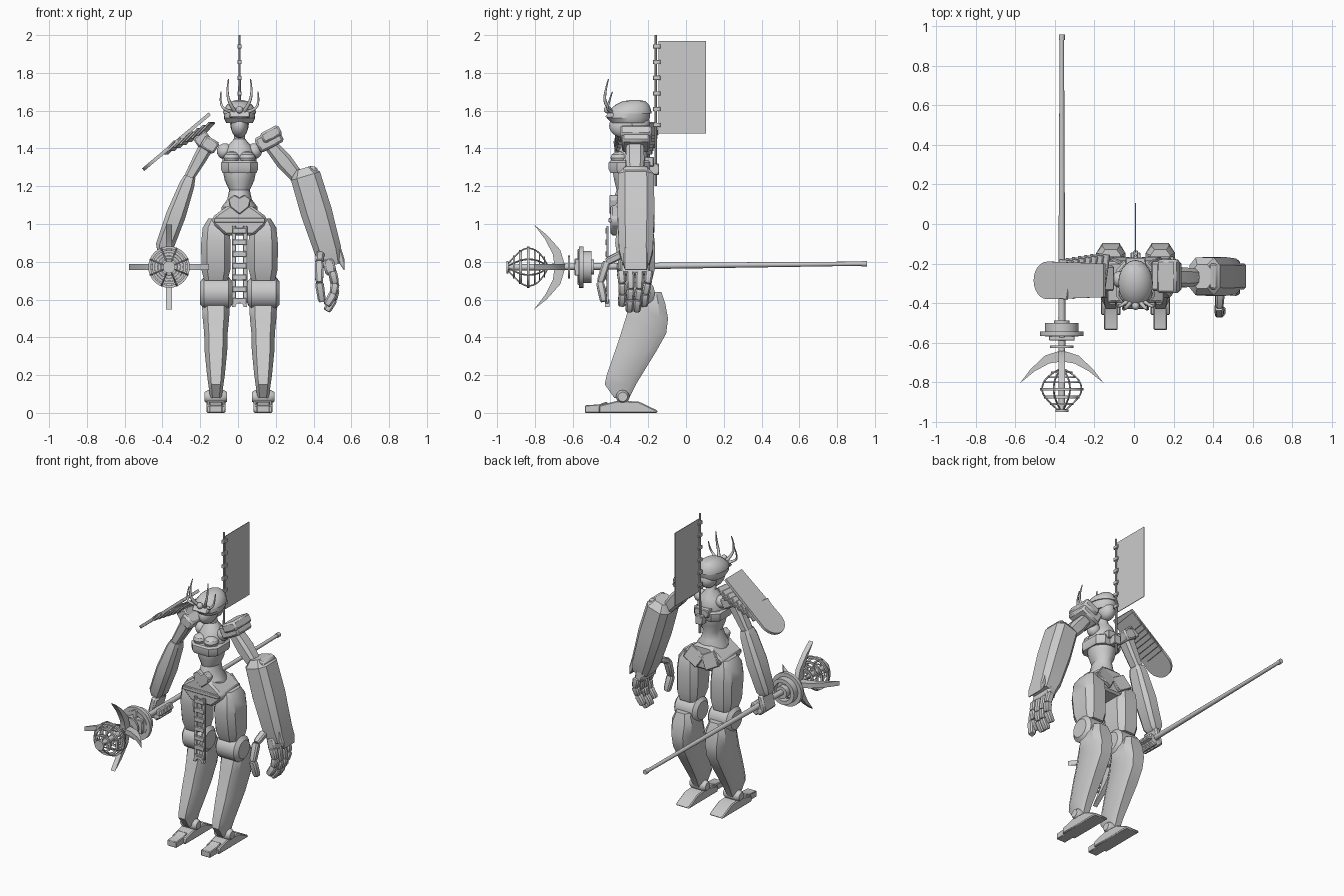
import bpy, bmesh, math
from mathutils import Vector, Matrix, Euler

if "Cube" in bpy.data.objects:
    bpy.data.objects.remove(bpy.data.objects["Cube"])

CX = 0.008  # body centre line
R = math.radians


def add(name, bm, bevel=0.0):
    bmesh.ops.recalc_face_normals(bm, faces=bm.faces)
    me = bpy.data.meshes.new(name)
    bm.to_mesh(me)
    bm.free()
    ob = bpy.data.objects.new(name, me)
    bpy.context.collection.objects.link(ob)
    if bevel:
        m = ob.modifiers.new("bevel", 'BEVEL')
        m.width, m.segments = bevel, 1
    return ob


def box(name, c, size, rot=(0, 0, 0), bevel=0.004):
    bm = bmesh.new()
    mat = Matrix.LocRotScale(Vector(c), Euler([R(a) for a in rot]), Vector(size))
    bmesh.ops.create_cube(bm, size=1, matrix=mat)
    return add(name, bm, bevel)


def ball(name, c, r, seg=20):
    bm = bmesh.new()
    r = r if isinstance(r, tuple) else (r, r, r)
    bmesh.ops.create_uvsphere(bm, u_segments=seg, v_segments=seg // 2, radius=1,
                              matrix=Matrix.LocRotScale(Vector(c), None, Vector(r)))
    return add(name, bm)


def loft(name, secs, n=0, mat=Matrix()):
    """Rings (z, cx, cy, rx, ry); n=0 gives a chamfered octagon."""
    k = 0.6
    if n:
        unit = [(math.cos(2 * math.pi * i / n), math.sin(2 * math.pi * i / n)) for i in range(n)]
    else:
        unit = [(1, -k), (1, k), (k, 1), (-k, 1), (-1, k), (-1, -k), (-k, -1), (k, -1)]
    bm = bmesh.new()
    rings = [[bm.verts.new(mat @ Vector((cx + u * rx, cy + v * ry, z))) for u, v in unit]
             for z, cx, cy, rx, ry in secs]
    m = len(unit)
    for a, b in zip(rings, rings[1:]):
        for i in range(m):
            bm.faces.new((a[i], a[(i + 1) % m], b[(i + 1) % m], b[i]))
    bm.faces.new(rings[0])
    bm.faces.new(rings[-1])
    return add(name, bm)


def limb(name, p0, p1, secs, n=0):
    """Loft along p0-p1 from sections (t, half width, half depth)."""
    p0, p1 = Vector(p0), Vector(p1)
    d = p1 - p0
    z = d.normalized()
    hint = Vector((0, 0, 1)) if abs(z.y) > 0.9 else Vector((0, 1, 0))
    x = hint.cross(z).normalized()
    mat = Matrix.Translation(p0) @ Matrix((x, z.cross(x), z)).transposed().to_4x4()
    return loft(name, [(t * d.length, 0, 0, a, b) for t, a, b in secs], n, mat)


def extrude(name, pts, axis, lo, hi, bevel=0.0):
    """Outline pts pushed along an axis: 'x' takes (y,z), 'y' takes (x,z)."""
    bm = bmesh.new()
    mk = (lambda p, d: (d, p[0], p[1])) if axis == 'x' else (lambda p, d: (p[0], d, p[1]))
    f = bm.faces.new([bm.verts.new(mk(p, lo)) for p in pts])
    g = bmesh.ops.extrude_face_region(bm, geom=[f])
    vec = mk((0, 0), hi - lo)
    bmesh.ops.translate(bm, vec=vec, verts=[v for v in g['geom'] if isinstance(v, bmesh.types.BMVert)])
    return add(name, bm, bevel)


def ring(name, c, r_in, r_out, w, n=32):
    """Flat band around the y axis."""
    bm = bmesh.new()
    q = [(r_in, -w), (r_out, -w), (r_out, w), (r_in, w)]
    vs = [[bm.verts.new((c[0] + r * math.cos(a), c[1] + y, c[2] + r * math.sin(a))) for r, y in q]
          for a in (2 * math.pi * i / n for i in range(n))]
    for i in range(n):
        for j in range(4):
            a, b = vs[i], vs[(i + 1) % n]
            bm.faces.new((a[j], a[(j + 1) % 4], b[(j + 1) % 4], b[j]))
    return add(name, bm)


def tube(name, pts, r0, r1):
    cu = bpy.data.curves.new(name, 'CURVE')
    cu.dimensions, cu.bevel_depth, cu.bevel_resolution, cu.use_fill_caps = '3D', 1, 2, True
    sp = cu.splines.new('NURBS')
    sp.points.add(len(pts) - 1)
    sp.use_endpoint_u, sp.order_u, sp.resolution_u = True, 3, 5
    for i, p in enumerate(pts):
        sp.points[i].co = (*p, 1)
        sp.points[i].radius = r0 + (r1 - r0) * i / (len(pts) - 1)
    bpy.context.collection.objects.link(bpy.data.objects.new(name, cu))


# legs
for s, side in ((-1, "right"), (1, "left")):
    x = CX + s * 0.125
    loft(side + "_thigh", [(1.03, x - s * .01, -.27, .05, .07), (.98, x, -.27, .07, .095),
                           (.90, x, -.27, .078, .105), (.76, x, -.26, .077, .095),
                           (.70, x, -.255, .062, .075)])
    limb(side + "_knee", (x - .083, -.25, .635), (x + .088, -.25, .635),
         [(0, .06, .06), (.12, .085, .085), (.88, .085, .085), (1, .06, .06)], 16)
    loft(side + "_shin", [(z, x, (a + b) / 2, w, (b - a) / 2) for z, a, b, w in (
        (.64, -.27, -.13, .05), (.58, -.295, -.11, .074), (.50, -.32, -.095, .07), (.42, -.345, -.105, .062),
        (.33, -.375, -.155, .06), (.20, -.42, -.235, .047), (.15, -.43, -.265, .04), (.08, -.38, -.30, .03))])
    limb(side + "_ankle", (x - .06, -.335, .085), (x + .06, -.335, .085),
         [(0, .025, .025), (.15, .036, .036), (.85, .036, .036), (1, .025, .025)], 14)
    extrude(side + "_foot", [(-.46, 0), (-.46, .04), (-.36, .065), (-.25, .06), (-.15, .012), (-.15, 0)],
            'x', x - .05, x + .05, .008)
    extrude(side + "_toe", [(-.535, 0), (-.535, .04), (-.46, .045), (-.42, .06), (-.40, .03), (-.42, 0)],
            'x', x - .034, x + .034, .004)

# pelvis and hip belt
half = [(.055, 1.10), (.10, 1.07), (.145, 1.035), (.14, 1.0), (.075, .94), (.05, .94)]
outline = [(CX + a, b) for a, b in half] + [(CX - a, b) for a, b in reversed(half)]
extrude("pelvis", outline, 'y', -.40, -.19, .012)
box("hip_belt", (CX, -.295, 1.02), (.27, .23, .025))
for s in (-1, 1):
    box("back_hip_plate", (CX + s * .06, -.185, 1.02), (.11, .02, .10), (12, s * -30, 0))

# front hanging ladder strip
for s in (-1, 1):
    box("strip_rail", (CX + s * .03, -.415, .785), (.022, .012, .41), bevel=.002)
for i in range(7):
    box("strip_rung", (CX, -.418, .965 - i * .062), (.075, .018, .03), bevel=.003)
arch = [(CX + r * math.cos(R(a)), .56 + r * math.sin(R(a)))
        for r, q in ((.04, range(0, 181, 20)), (.022, range(180, -1, -20))) for a in q]
extrude("strip_arch", arch, 'y', -.43, -.405)

# torso
loft("torso", [(1.03, CX, -.29, .10, .09), (1.09, CX, -.30, .095, .10), (1.13, CX, -.30, .065, .085),
               (1.18, CX, -.295, .055, .072), (1.23, CX, -.295, .078, .085), (1.29, CX, -.295, .09, .095),
               (1.36, CX, -.285, .09, .085), (1.41, CX, -.28, .065, .065), (1.45, CX, -.28, .03, .035),
               (1.52, CX, -.29, .024, .03)], 16)
loft("chest_plate", [(1.27, CX, -.30, .09, .10), (1.29, CX, -.30, .098, .11),
                     (1.325, CX, -.30, .098, .11), (1.335, CX, -.30, .085, .10)])
for s in (-1, 1):
    ball("collar", (CX + s * .04, -.35, 1.35), (.045, .05, .035), 12)
shield = [(-.06, 1.13), (-.03, 1.155), (0, 1.14), (.03, 1.155), (.06, 1.13), (.05, 1.09), (0, 1.05), (-.05, 1.09)]
extrude("belly_shield", [(CX + a, b) for a, b in shield], 'y', -.405, -.36, .005)

# head, helmet and horns
ball("face", (CX, -.325, 1.52), (.046, .082, .065))
ball("nape", (CX, -.25, 1.53), (.05, .06, .06), 16)
loft("helmet_brim", [(1.535, CX, -.30, .07, .095), (1.56, CX, -.305, .083, .113), (1.60, CX, -.30, .08, .112)], 20)
loft("helmet_dome", [(1.585, CX, -.30, .088, .118), (1.605, CX, -.295, .085, .11), (1.63, CX, -.285, .068, .09),
                     (1.65, CX, -.275, .042, .06), (1.657, CX, -.27, .015, .02)], 20)
extrude("helmet_visor", [(-.43, 1.565), (-.40, 1.60), (-.36, 1.60), (-.38, 1.56)], 'x', CX - .055, CX + .055, .006)
ball("forehead_gem", (CX, -.415, 1.605), .02, 12)
for s in (-1, 1):
    tube("tall_horn", [(CX + s * a, b, c) for a, b, c in
                       ((.02, -.39, 1.59), (.05, -.43, 1.63), (.068, -.43, 1.70), (.058, -.41, 1.768))], .012, .003)
    tube("side_horn", [(CX + s * a, b, c) for a, b, c in
                       ((.03, -.38, 1.59), (.075, -.42, 1.60), (.105, -.41, 1.64), (.098, -.39, 1.70))], .011, .003)

# back banner
limb("banner_pole", (CX, -.16, 1.2), (CX, -.16, 2.0), [(0, .008, .008), (1, .006, .006)], 10)
box("banner_socket", (CX, -.168, 1.29), (.05, .05, .06))
box("banner_bracket", (CX, -.20, 1.33), (.10, .06, .05))
box("banner_cloth", (CX, -.02, 1.725), (.004, .25, .49), bevel=0)
for i in range(6):
    box("banner_clip", (CX, -.155, 1.525 + i * .083), (.022, .04, .022), bevel=.002)

# left arm: layered pauldron, upper arm, large gauntlet
ball("left_shoulder_ball", (.085, -.28, 1.385), .042)
box("left_pauldron", (.165, -.265, 1.445), (.14, .15, .085), (0, -28, 0), .012)
box("left_pauldron_cap", (.175, -.265, 1.475), (.11, .17, .06), (0, -28, 0), .012)
limb("left_upper_arm", (.17, -.27, 1.42), (.32, -.27, 1.24), [(0, .035, .045), (.5, .045, .05), (1, .035, .04)])
ball("left_elbow", (.315, -.27, 1.255), .04, 16)
limb("left_gauntlet", (.345, -.265, 1.295), (.50, -.265, .78),
     [(0, .045, .06), (.08, .08, .095), (.45, .083, .098), (.85, .072, .09), (1, .055, .07)])
extrude("gauntlet_cuff", [(.38, 1.31), (.42, 1.30), (.43, 1.24), (.565, .81), (.565, .75), (.53, .80)],
        'y', -.33, -.20, .008)
box("left_palm", (.485, -.27, .775), (.06, .16, .09), (0, -12, 0), .012)
joint = [(0, .018, .018), (.15, .023, .021), (.85, .021, .02), (1, .016, .016)]


def finger(name, pts):
    for a, b in zip(pts, pts[1:]):
        limb(name, a, b, joint)


for y in (-.345, -.295, -.245, -.195):
    k = .03 if y in (-.345, -.195) else 0
    finger("left_finger", [(.50, y, .75), (.515, y * .9 - .027, .655 + k), (.505, y * .8 - .06, .60 + k),
                           (.47, y * .8 - .065, .54 + k)])
finger("left_thumb", [(.435, -.34, .84), (.43, -.42, .80), (.43, -.455, .69), (.445, -.435, .59)])

# right arm: slim arm gripping the staff
ball("right_shoulder_ball", (-.07, -.28, 1.385), .042)
box("right_shoulder_block", (-.15, -.275, 1.42), (.085, .13, .07), (0, 32, 0), .01)
limb("right_upper_arm", (-.15, -.275, 1.44), (-.265, -.28, 1.235), [(0, .04, .045), (.5, .035, .04), (1, .026, .035)])
box("right_elbow", (-.26, -.28, 1.235), (.06, .06, .05), (0, 25, 0), .008)
limb("right_forearm", (-.255, -.28, 1.25), (-.40, -.285, .85),
     [(0, .03, .045), (.1, .04, .055), (.5, .052, .065), (.92, .048, .055), (1, .03, .04)])
box("right_palm", (-.395, -.29, .80), (.04, .12, .11), (0, 15, 0), .01)
for i in range(4):
    y = -.245 - i * .033
    finger("right_finger", [(-.40, y, .765), (-.37, y, .735), (-.335, y, .755), (-.345, y, .79)])

# right shoulder guard: rounded plate with overlapping slats
guard_mat = Matrix.Translation((-.325, -.285, 1.435)) @ Matrix.Rotation(R(-40), 4, 'Y')
bm = bmesh.new()
edge = [(.23, .085), (.23, -.085)] + [(-.14 + .09 * math.cos(R(a)), .095 * math.sin(R(a))) for a in range(270, 89, -15)]
face = bm.faces.new([bm.verts.new(guard_mat @ Vector((a, b, -.008))) for a, b in edge])
g = bmesh.ops.extrude_face_region(bm, geom=[face])
up = guard_mat.to_3x3() @ Vector((0, 0, .018))
bmesh.ops.translate(bm, vec=up, verts=[v for v in g['geom'] if isinstance(v, bmesh.types.BMVert)])
add("shoulder_guard_plate", bm)
for i in range(7):
    box("shoulder_guard_slat", (-.355 + i * .031, -.28 + i * .005, 1.405 + i * .0165), (.095, .20, .012),
        (0, -46, -8), .003)
box("shoulder_guard_mount", (-.19, -.275, 1.45), (.08, .09, .06), (0, -35, 0), .008)

# staff shaft and stacked rings
SX, SZ = -.365, .772
limb("staff_shaft", (SX, -.95, .77), (SX, .95, .79), [(0, .016, .016), (.25, .018, .018), (1, .011, .011)], 12)
limb("staff_end_cap", (SX, .93, .79), (SX, .957, .79), [(0, .015, .015), (1, .015, .015)], 12)
for y, r, w in ((-.505, .04, .018), (-.62, .06, .006), (-.945, .033, .006)):
    limb("staff_collar", (SX, y - w, SZ), (SX, y + w, SZ), [(0, r, r), (1, r, r)], 24)
ring("staff_large_ring", (SX, -.555, SZ), .085, .11, .012)
ring("staff_inner_ring", (SX, -.535, SZ), .06, .085, .035)
box("staff_hub", (SX, -.56, SZ), (.13, .06, .09))
box("staff_hub", (SX, -.56, SZ), (.03, .03, .19))

# cage of rings at the tip
for y, r, w in ((-.75, .055, .003), (-.775, .075, .003), (-.80, .09, .004), (-.835, .11, .006),
                (-.875, .09, .008), (-.91, .06, .005)):
    ring("cage_ring", (SX, y, SZ), r - .014, r, w)
for i in range(4):
    a = math.pi * i / 4 + .4
    for s in (-1, 1):
        tube("cage_rib", [(SX + s * r * math.cos(a), y, SZ + s * r * math.sin(a)) for r, y in
                          ((.015, -.735), (.085, -.77), (.115, -.835), (.085, -.89), (.015, -.945))], .004, .004)

# crossed crescent blades
arc = [(-1, -.805), (-.75, -.735), (-.4, -.665), (0, -.638), (.4, -.665), (.75, -.735), (1, -.805),
       (.65, -.745), (.3, -.705), (0, -.695), (-.3, -.705), (-.65, -.745)]
extrude("crescent_upright", [(y, SZ + a * .225) for a, y in arc], 'x', SX - .016, SX + .016)
bm = bmesh.new()
f = bm.faces.new([bm.verts.new((SX + a * .212, y, SZ - .016)) for a, y in arc])
g = bmesh.ops.extrude_face_region(bm, geom=[f])
bmesh.ops.translate(bm, vec=(0, 0, .032), verts=[v for v in g['geom'] if isinstance(v, bmesh.types.BMVert)])
add("crescent_level", bm)

# smooth rounded parts, keep hard edges
for ob in bpy.context.scene.objects:
    ob.select_set(ob.type == 'MESH')
    if ob.type == 'MESH':
        bpy.context.view_layer.objects.active = ob
bpy.ops.object.shade_smooth_by_angle(angle=R(32))
